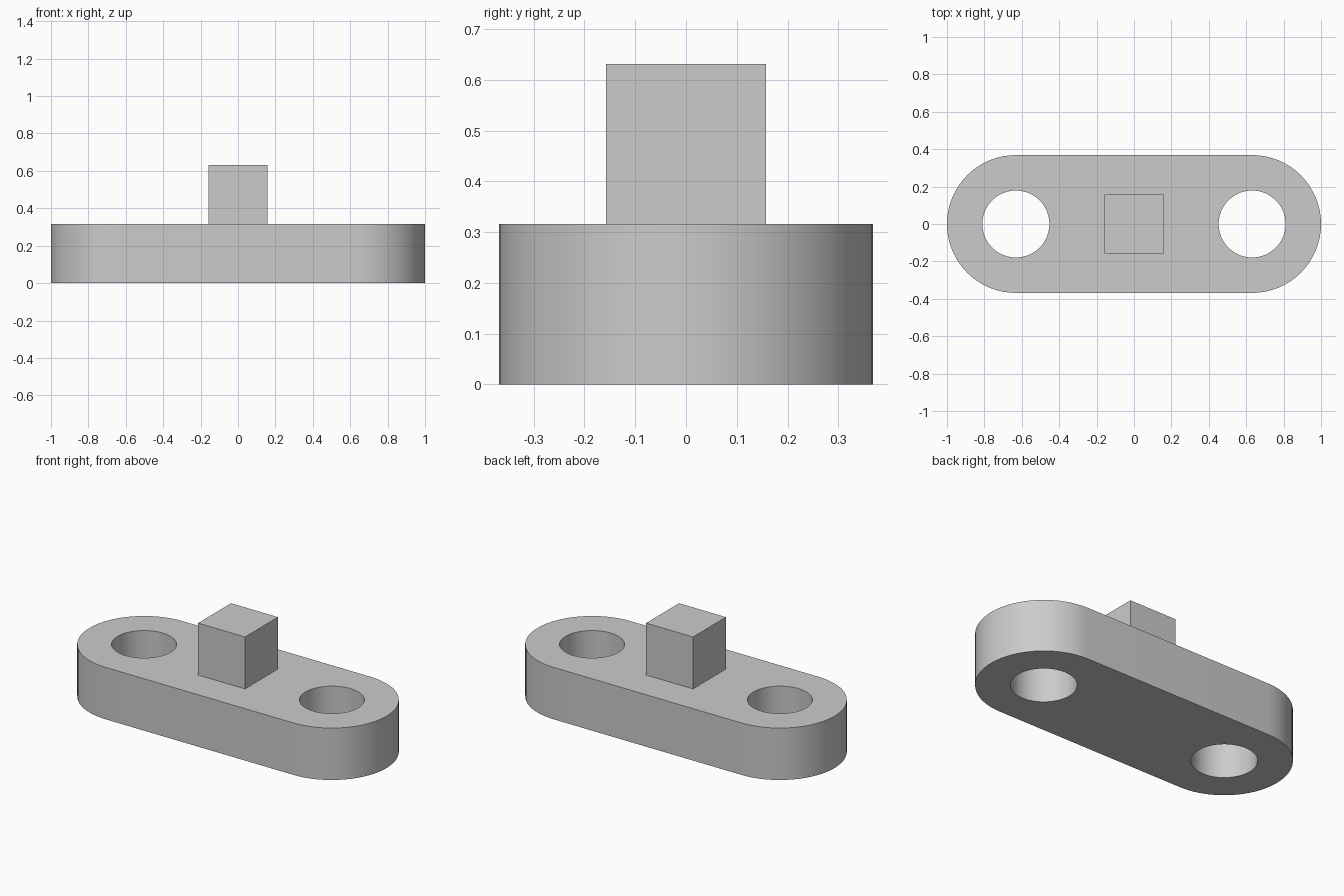
import bpy
import bmesh
from math import cos, sin, pi, radians

UNIT = 1 / 9.5            # half length is 9.5 units
HEIGHT = 3 * UNIT
END_X = 6 * UNIT
END_R = 3.5 * UNIT
HOLE_R = 1.7 * UNIT
PEG = 3 * UNIT
SEGMENTS = 64

default = bpy.data.objects.get("Cube")
if default:
    bpy.data.objects.remove(default, do_unlink=True)

grey = bpy.data.materials.new("light grey")
grey.use_nodes = True
colour = (0.6, 0.6, 0.6, 1)
grey.diffuse_color = colour
grey.node_tree.nodes["Principled BSDF"].inputs["Base Color"].default_value = colour


def arc(cx, radius, start, sweep, count):
    return [(cx + radius * cos(start + sweep * i / count),
             radius * sin(start + sweep * i / count)) for i in range(count)]


def add_loop(bm, points):
    verts = [bm.verts.new((x, y, 0)) for x, y in points]
    return [bm.edges.new((a, b)) for a, b in zip(verts, verts[1:] + verts[:1])]


def finish(bm, name):
    bmesh.ops.recalc_face_normals(bm, faces=bm.faces[:])
    mesh = bpy.data.meshes.new(name)
    bm.to_mesh(mesh)
    bm.free()
    mesh.materials.append(grey)
    obj = bpy.data.objects.new(name, mesh)
    bpy.context.collection.objects.link(obj)
    return obj


# Rounded link plate: outline with two round holes, filled and extruded
bm = bmesh.new()
half = SEGMENTS // 2
outline = []
for side in (1, -1):
    start = -pi / 2 if side > 0 else pi / 2
    outline += arc(side * END_X, END_R, start, pi, half)
    outline.append((side * END_X, side * END_R))
edges = add_loop(bm, outline)
for side in (1, -1):
    edges += add_loop(bm, arc(side * END_X, HOLE_R, 0, 2 * pi, SEGMENTS))
bmesh.ops.triangle_fill(bm, edges=edges, use_beauty=True, normal=(0, 0, 1))
top = bmesh.ops.extrude_face_region(bm, geom=bm.faces[:])
bmesh.ops.translate(bm, vec=(0, 0, HEIGHT),
                    verts=[g for g in top["geom"] if isinstance(g, bmesh.types.BMVert)])
plate = finish(bm, "link_plate")

bpy.ops.object.select_all(action="DESELECT")
plate.select_set(True)
bpy.context.view_layer.objects.active = plate
bpy.ops.object.shade_smooth_by_angle(angle=radians(30))

# Square peg standing on the middle of the plate
bm = bmesh.new()
bmesh.ops.create_cube(bm, size=PEG)
bmesh.ops.translate(bm, vec=(0, 0, HEIGHT + PEG / 2), verts=bm.verts[:])
finish(bm, "square_peg")
